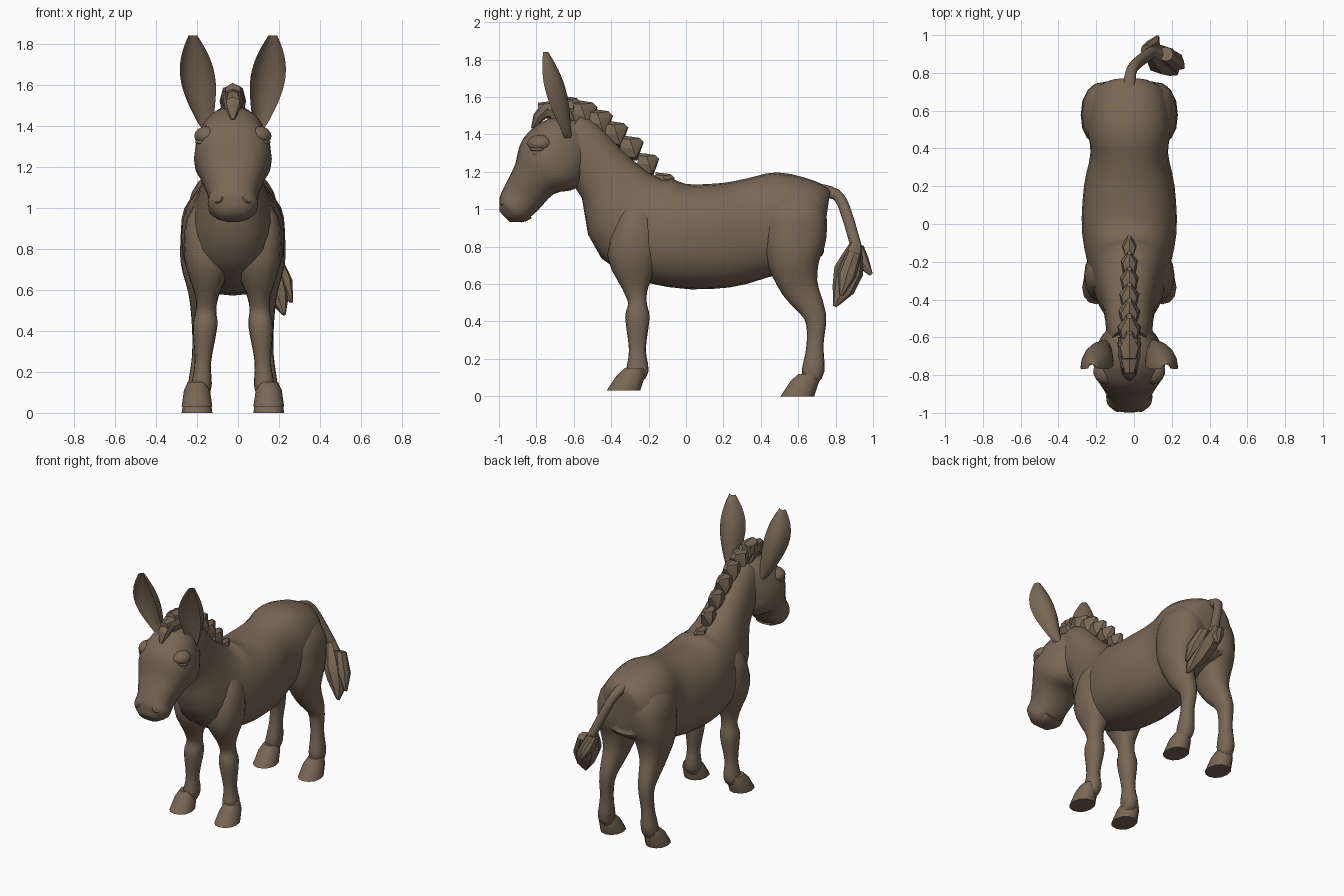
import bpy, bmesh, math
from mathutils import Vector

if "Cube" in bpy.data.objects:
    bpy.data.objects.remove(bpy.data.objects["Cube"])

CENTRE_X = -0.025  # symmetry plane of the animal

hide = bpy.data.materials.new("brown_hide")
hide.use_nodes = True
hide.diffuse_color = (0.19, 0.135, 0.09, 1)
hide.node_tree.nodes["Principled BSDF"].inputs["Base Color"].default_value = hide.diffuse_color


def finish(obj, angle):
    """Give the part its colour and smooth shading with kept creases."""
    obj.data.materials.append(hide)
    bpy.ops.object.select_all(action="DESELECT")
    obj.select_set(True)
    bpy.context.view_layer.objects.active = obj
    bpy.ops.object.shade_smooth_by_angle(angle=math.radians(angle))


def skin(name, rings, angle=50):
    """Closed surface through rings of points."""
    bm = bmesh.new()
    loops = [[bm.verts.new((x + CENTRE_X, y, z)) for x, y, z in ring] for ring in rings]
    count = len(loops[0])
    for lower, upper in zip(loops, loops[1:]):
        for i in range(count):
            j = (i + 1) % count
            bm.faces.new((lower[i], lower[j], upper[j], upper[i]))
    bm.faces.new(loops[0])
    bm.faces.new(loops[-1])
    bmesh.ops.recalc_face_normals(bm, faces=bm.faces)
    mesh = bpy.data.meshes.new(name)
    bm.to_mesh(mesh)
    bm.free()
    obj = bpy.data.objects.new(name, mesh)
    bpy.context.collection.objects.link(obj)
    finish(obj, angle)


def refine(rows, steps):
    """Smooth curve through the section rows."""
    result = []
    last = len(rows) - 1
    for i in range(last):
        before, start, end, after = (Vector(rows[min(max(k, 0), last)]) for k in range(i - 1, i + 3))
        pull_start, pull_end = (end - before) / 2, (after - start) / 2
        for s in range(steps):
            t = s / steps
            blend = t * t * (3 - 2 * t)
            result.append(start.lerp(end, blend) + pull_start * t * (1 - t) ** 2
                          - pull_end * t * t * (1 - t))
    return result + [Vector(rows[last])]


def power(value):
    """Slightly squared-off ellipse."""
    return math.copysign(abs(value) ** 0.85, value)


def loft(name, rows, x=0, sway=0, side=1, steps=3, sides=20, angle=50):
    """Sections square to a spine; rows hold y, z, half depth and half width."""
    rows = refine([row if len(row) == 4 else (*row, row[-1]) for row in rows], steps)
    rings = []
    for i, (y, z, depth, width) in enumerate(rows):
        ahead, behind = rows[min(i + 1, len(rows) - 1)], rows[max(i - 1, 0)]
        along = (ahead - behind).to_2d().normalized()
        middle = x + sway * (1.1 - z)
        ring = []
        for k in range(sides):
            turn = math.tau * k / sides
            across, up = width * power(math.sin(turn)), depth * power(math.cos(turn))
            ring.append((side * (middle + across), y - along.y * up, z + along.x * up))
        rings.append(ring)
    skin(name, rings, angle)


def hoof(name, side, y, z):
    """Flaring hoof with a flat sole, sloping forward."""
    rings = []
    for size, height in ((0.6, 0.12), (0.85, 0.08), (1, 0)):
        ring = []
        for k in range(12):
            turn = math.tau * k / 12
            ring.append((side * (0.175 + 0.075 * size * math.sin(turn)),
                         y + height / 2 + 0.09 * size * power(math.cos(turn)), z + height))
        rings.append(ring)
    skin(name, rings, 35)


def ear(name, side):
    """Leaf outline with a cupped section that opens forward."""
    rings = []
    for step in range(15):
        t = step / 14
        width = 0.085 * math.sin(math.pi * (0.12 + 0.8 * t ** 1.25))
        depth = 0.65 * width
        x, y, z = 0.115 + 0.08 * t ** 0.6, -0.63 - 0.12 * t, 1.38 + 0.46 * t
        ring = []
        for k in range(16):
            turn = math.tau * k / 16
            bulge = math.sin(turn)
            push = 2 * bulge if bulge > 0 else -1.4 * bulge
            ring.append((side * (x + width * math.cos(turn)), y + depth * (push - 1), z))
        rings.append(ring)
    skin(name, rings, 60)


def ball(name, x, y, z, scale):
    bpy.ops.mesh.primitive_uv_sphere_add(segments=14, ring_count=8, location=(x + CENTRE_X, y, z))
    obj = bpy.context.object
    obj.name = name
    obj.scale = scale
    finish(obj, 60)


# Trunk running into the neck
loft("trunk_and_neck", [
    (.75, .95, .15, .11), (.71, .95, .2, .19), (.53, .93, .27, .225), (.38, .9, .27, .205),
    (.2, .86, .28, .24), (-.05, .86, .28, .25), (-.27, .95, .28, .2), (-.42, 1.16, .17, .14),
    (-.58, 1.34, .16, .12), (-.64, 1.39, .14, .1)], sides=24)

# Head and lower lip
loft("head", [
    (-.54, 1.36, .12, .1), (-.64, 1.32, .19, .16), (-.74, 1.24, .19), (-.81, 1.16, .13, .16),
    (-.88, 1.06, .11, .12), (-.93, 1, .09, .12), (-.97, .96, .04, .06)], sides=24)
loft("lower_lip", [(-.83, .97, .02, .06), (-.88, .96, .03, .07), (-.95, .96, .02, .03)])

for side, word in ((1, "left"), (-1, "right")):
    ear(word + "_ear", side)

    # Brow, and an eye with a heavy upper lid
    ball(word + "_brow", side * .12, -.78, 1.35, (.07, .07, .05))
    ball(word + "_eye", side * .15, -.79, 1.3, (.03, .04, .025))
    ball(word + "_eyelid", side * .15, -.79, 1.32, (.035, .045, .015))

    # Nostril rim
    bpy.ops.mesh.primitive_torus_add(major_segments=14, minor_segments=6, major_radius=.025,
                                     minor_radius=.008, location=(side * .07 + CENTRE_X, -.97, 1.05))
    rim = bpy.context.object
    rim.name = word + "_nostril"
    rim.rotation_euler = Vector((side * .6, -.7, .5)).to_track_quat("Z", "Y").to_euler()
    finish(rim, 60)

    # Front leg from shoulder to pastern
    loft(word + "_front_leg", [
        (-.25, 1.08, .05, .03), (-.26, .95, .11, .12), (-.28, .75, .14, .12), (-.27, .58, .07, .06),
        (-.26, .5, .05), (-.26, .42, .065, .06), (-.26, .25, .045, .04), (-.26, .14, .06, .05),
        (-.28, .09, .04)], x=.095, sway=.06, side=side, sides=16)
    hoof(word + "_front_hoof", side, -.335, .03)

    # Hind leg from haunch to pastern
    loft(word + "_hind_leg", [
        (.59, 1.12, .08, .03), (.585, 1, .16, .12), (.58, .85, .17, .13), (.575, .72, .14, .12),
        (.61, .58, .1, .075), (.69, .43, .06, .05), (.69, .28, .045, .04), (.68, .14, .06, .05),
        (.66, .08, .04)], x=.11, sway=.06, side=side, sides=16)
    hoof(word + "_hind_hoof", side, .595, 0)

# Mane: overlapping pointed tufts that shrink down the neck
TUFTS = 7
for i in range(TUFTS):
    t = i / (TUFTS - 1)
    y, z = -.57 + .5 * t, 1.6 - .41 * t ** 1.6
    size = 1 - .35 * t
    wedge = [(-.15, -.07, .08, .045), (-.06, -.08, .09, .065), (0, -.02, .02, .015)]
    loft("mane_tuft_%d" % (i + 1),
         [(y + dy * size, z + dz * size, depth * size, width * size) for dy, dz, depth, width in wedge],
         steps=1, sides=8, angle=25)

# Forelock between the ears
loft("forelock_top", [(-.6, 1.54, .06), (-.7, 1.53, .05, .06), (-.79, 1.53, .04, .03)],
     steps=1, sides=8, angle=25)
loft("forelock_tip", [(-.74, 1.54, .04, .05), (-.79, 1.49, .03, .04), (-.82, 1.43, .01)],
     steps=1, sides=8, angle=25)

# Tail swaying to one side, ending in three locks
loft("tail", [(.7, 1.1, .04), (.8, 1.08, .03), (.85, 1, .03), (.91, .8, .03)], sway=.4, sides=10)
locks = {
    "main": (0, [(.91, .82, .03), (.89, .74, .06), (.87, .67, .08), (.84, .57, .06), (.795, .48, .01)]),
    "rear": (-.03, [(.92, .8, .03), (.94, .72, .04), (.99, .65, .01)]),
    "outer": (.06, [(.9, .77, .04), (.86, .65, .05), (.83, .54, .01)]),
}
for word, (offset, rows) in locks.items():
    loft("tail_lock_" + word, rows, x=offset, sway=.4, steps=1, sides=8, angle=30)
